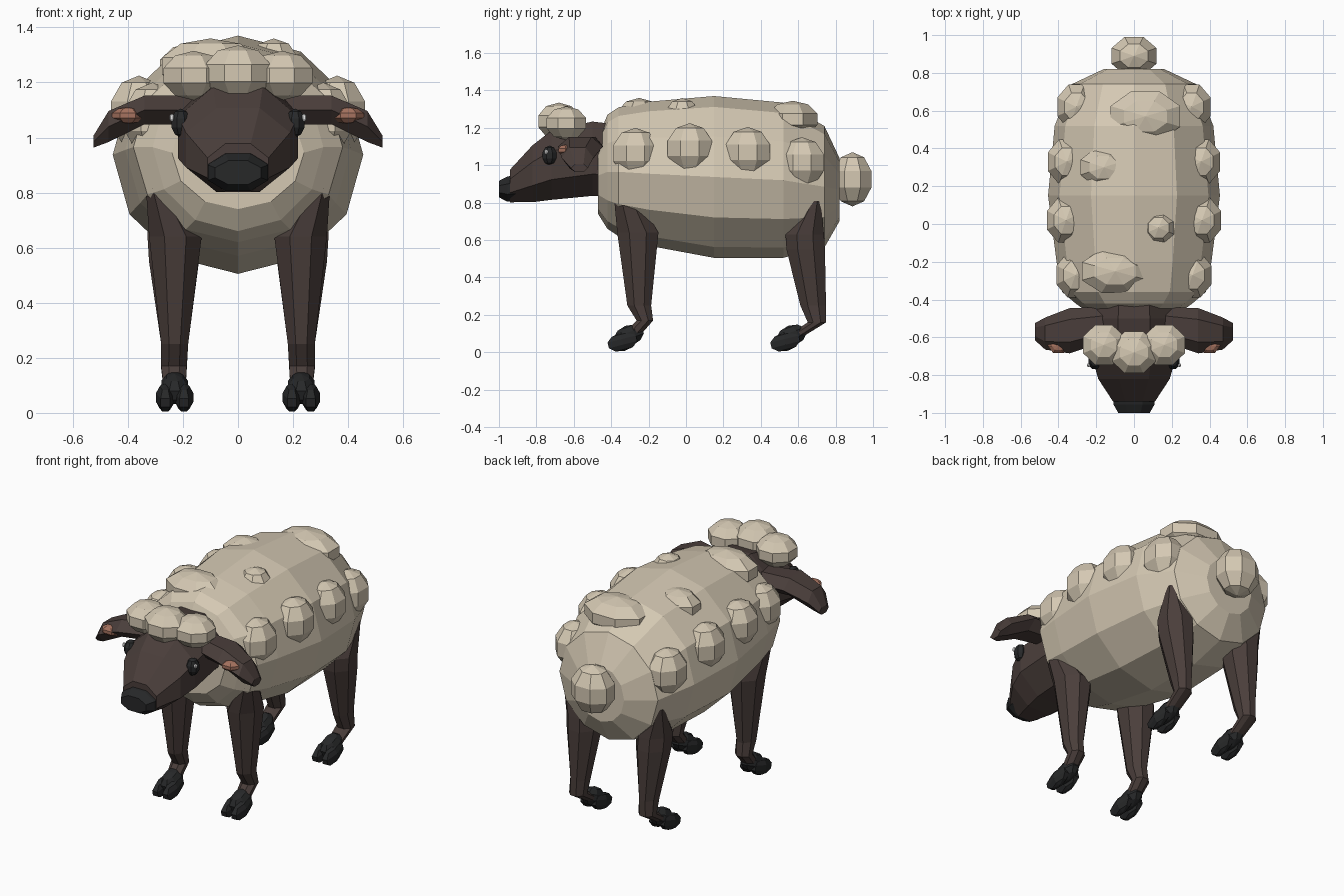
import bpy, bmesh, math
from mathutils import Matrix, Vector

cube = bpy.data.objects.get("Cube")
if cube:
    bpy.data.objects.remove(cube, do_unlink=True)


def material(name, rgb):
    m = bpy.data.materials.new(name)
    m.use_nodes = True
    m.diffuse_color = (*rgb, 1)
    m.node_tree.nodes["Principled BSDF"].inputs["Base Color"].default_value = (*rgb, 1)
    return m


WOOL = material("cream_wool", (0.66, 0.58, 0.45))
SKIN = material("dark_brown_skin", (0.068, 0.048, 0.043))
BLACK = material("hoof_black", (0.02, 0.021, 0.022))
PINK = material("ear_pink", (0.38, 0.17, 0.115))
WHITE = material("eye_glint", (0.8, 0.8, 0.8))


def finish(bm, name, mat):
    bmesh.ops.recalc_face_normals(bm, faces=bm.faces[:])
    mesh = bpy.data.meshes.new(name)
    bm.to_mesh(mesh)
    bm.free()
    mesh.materials.append(mat)
    obj = bpy.data.objects.new(name, mesh)
    bpy.context.collection.objects.link(obj)
    return obj


def ball(name, center, radii, mat, tilt=0, segs=8, rings=5):
    """Faceted ellipsoid, tilted about x."""
    bm = bmesh.new()
    bmesh.ops.create_uvsphere(bm, u_segments=segs, v_segments=rings, radius=1)
    place = (Matrix.Translation(center) @ Matrix.Rotation(tilt, 4, 'X')
             @ Matrix.Diagonal((*radii, 1)) @ Matrix.Rotation(math.pi / segs, 4, 'Z'))
    bm.transform(place)
    return finish(bm, name, mat)


def loft(name, sections, u, v, mat, sides=8, turn=0.5):
    """Join elliptical rings; each section is (centre, half size u, half size v)."""
    bm = bmesh.new()
    u, v = Vector(u), Vector(v)
    rings = []
    for center, ru, rv in sections:
        angles = [2 * math.pi * (i + turn) / sides for i in range(sides)]
        rings.append([bm.verts.new(Vector(center) + u * ru * math.sin(a) + v * rv * math.cos(a))
                      for a in angles])
    for a, b in zip(rings, rings[1:]):
        for i in range(sides):
            j = (i + 1) % sides
            bm.faces.new((a[i], a[j], b[j], b[i]))
    bm.faces.new(rings[0])
    bm.faces.new(rings[-1])
    return finish(bm, name, mat)


X, Y, Z = (1, 0, 0), (0, 1, 0), (0, 0, 1)


def trunk(name, rows, mat, **kw):
    """Loft along y from rows of y, bottom z, top z, half width."""
    return loft(name, [((0, y, (lo + hi) / 2), w, (hi - lo) / 2) for y, lo, hi, w in rows],
                X, Z, mat, **kw)


# Woolly body
trunk("body", [(-0.47, 0.74, 1.15, 0.24), (-0.42, 0.66, 1.27, 0.31), (-0.36, 0.62, 1.31, 0.38),
               (-0.2, 0.57, 1.34, 0.41), (0.15, 0.505, 1.37, 0.455), (0.52, 0.505, 1.335, 0.42),
               (0.74, 0.56, 1.21, 0.33), (0.82, 0.70, 1.04, 0.16)], WOOL, sides=12, turn=0)
ball("tail", (0, 0.89, 0.925), (0.135, 0.115, 0.145), WOOL)

# Wool tufts on the back
ball("rump_tuft", (0.06, 0.57, 1.245), (0.21, 0.15, 0.1), WOOL)
ball("shoulder_tuft", (-0.1, -0.25, 1.26), (0.2, 0.13, 0.1), WOOL)
ball("left_back_tuft", (0.13, -0.02, 1.26), (0.1, 0.1, 0.1), WOOL)
ball("right_back_tuft", (-0.16, 0.3, 1.255), (0.14, 0.11, 0.09), WOOL)

# Head, nose and forelock
trunk("head", [(-0.42, 0.82, 1.24, 0.21), (-0.5, 0.82, 1.25, 0.22), (-0.72, 0.80, 1.2, 0.235),
               (-0.82, 0.79, 1.12, 0.205), (-0.94, 0.795, 0.985, 0.12)], SKIN)
trunk("nose", [(-0.91, 0.80, 0.955, 0.12), (-0.955, 0.80, 0.945, 0.118),
               (-1.0, 0.825, 0.92, 0.09)], BLACK)
ball("forelock_middle", (0, -0.68, 1.235), (0.135, 0.125, 0.1), WOOL)


def leg(prefix, s, rows, toe_y):
    """Jointed leg with a cloven hoof; rows are z, front y, back y, inner x, outer x."""
    loft(prefix + "_leg", [((s * (a + b) / 2, (f + k) / 2, z), (b - a) * 0.53, (k - f) * 0.53)
                           for z, f, k, a, b in rows], X, Y, SKIN)
    ball(prefix + "_hoof", (s * 0.23, toe_y + 0.02, 0.09), (0.055, 0.09, 0.055), BLACK, 0.35)
    for side, dx in (("inner", -0.034), ("outer", 0.034)):
        ball(f"{prefix}_{side}_toe", (s * (0.23 + dx), toe_y - 0.015, 0.056),
             (0.036, 0.095, 0.05), BLACK, 0.25, segs=6)


FRONT = [(0.815, -0.385, -0.25, 0.25, 0.335), (0.64, -0.37, -0.145, 0.13, 0.325),
         (0.25, -0.315, -0.185, 0.18, 0.28), (0.17, -0.265, -0.175, 0.185, 0.28),
         (0.09, -0.34, -0.245, 0.19, 0.27)]
HIND = [(0.81, 0.66, 0.72, 0.27, 0.33), (0.63, 0.53, 0.74, 0.14, 0.33),
        (0.55, 0.535, 0.745, 0.14, 0.325), (0.25, 0.61, 0.75, 0.18, 0.28),
        (0.16, 0.65, 0.75, 0.185, 0.28), (0.08, 0.53, 0.62, 0.19, 0.27)]

# Parts on both sides
for side, s in (("left", 1), ("right", -1)):
    ball(side + "_forelock", (s * 0.16, -0.64, 1.225), (0.125, 0.12, 0.09), WOOL)
    loft(side + "_ear", [((s * 0.15, -0.53, 1.1), 0.09, 0.06), ((s * 0.34, -0.565, 1.1), 0.12, 0.06),
                         ((s * 0.47, -0.58, 1.04), 0.085, 0.065),
                         ((s * 0.525, -0.57, 0.985), 0.045, 0.025)], Y, Z, SKIN, sides=6, turn=0.5)
    ball(side + "_inner_ear", (s * 0.4, -0.645, 1.08), (0.06, 0.045, 0.03), PINK, segs=6)
    ball(side + "_eye", (s * 0.208, -0.73, 1.053), (0.038, 0.042, 0.052), BLACK)
    ball(side + "_eye_glint", (s * 0.24, -0.748, 1.072), (0.01, 0.011, 0.014), WHITE, segs=6)
    for i, (x, y, z) in enumerate([(0.31, -0.27, 1.065), (0.36, 0.02, 1.09),
                                   (0.355, 0.33, 1.07), (0.305, 0.62, 1.015)]):
        ball(f"{side}_flank_tuft_{i + 1}", (s * x, y, z), (0.115, 0.135, 0.135), WOOL)
    leg(side + "_front", s, FRONT, -0.325)
    leg(side + "_hind", s, HIND, 0.545)
